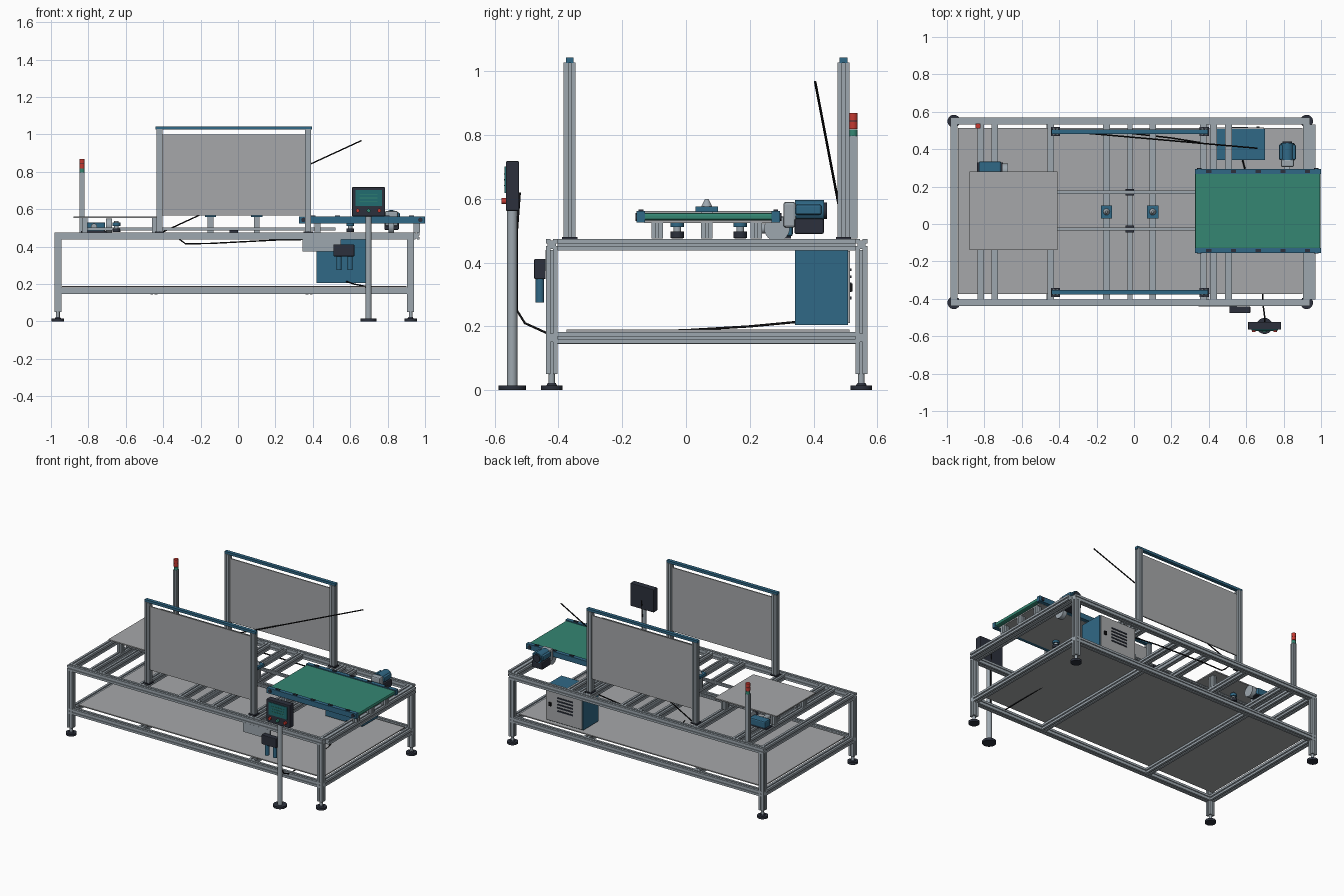
import bpy, bmesh, math
from mathutils import Matrix, Vector

if "Cube" in bpy.data.objects:
    bpy.data.objects.remove(bpy.data.objects["Cube"])


def material(name, r, g, b):
    m = bpy.data.materials.new(name)
    m.use_nodes = True
    m.diffuse_color = (r, g, b, 1)
    m.node_tree.nodes["Principled BSDF"].inputs["Base Color"].default_value = (r, g, b, 1)
    return m


STEEL = material("aluminium grey", .34, .39, .43)
SHEET = material("sheet grey", .38, .39, .40)
BLUE = material("machine blue", .03, .14, .24)
GREEN = material("belt green", .035, .24, .17)
DARK = material("dark slate", .025, .03, .045)
BLACK = material("cable black", .006, .006, .007)
RED = material("signal red", .55, .04, .03)
TEAL = material("screen teal", .015, .15, .16)


def finish(name, bm, mat, smooth=False):
    bmesh.ops.recalc_face_normals(bm, faces=bm.faces)
    me = bpy.data.meshes.new(name)
    bm.to_mesh(me)
    bm.free()
    me.materials.append(mat)
    ob = bpy.data.objects.new(name, me)
    bpy.context.collection.objects.link(ob)
    if smooth:
        bpy.ops.object.select_all(action='DESELECT')
        bpy.context.view_layer.objects.active = ob
        ob.select_set(True)
        bpy.ops.object.shade_smooth_by_angle(angle=math.radians(35))
    return ob


def box(name, x, y, z, mat, bevel=0):
    """Box from (low, high) ranges on each axis."""
    bm = bmesh.new()
    bmesh.ops.create_cube(bm, size=1)
    for v in bm.verts:
        v.co = [r[0] + (c + .5) * (r[1] - r[0]) for c, r in zip(v.co, (x, y, z))]
    if bevel:
        bmesh.ops.bevel(bm, geom=bm.edges[:], offset=bevel, segments=2, affect='EDGES', profile=.5)
    return finish(name, bm, mat)


def cyl(name, at, r, length, mat, axis='Z', r2=None):
    """Cylinder centred at a point, along an axis."""
    bm = bmesh.new()
    turn = {'X': Matrix.Rotation(math.pi / 2, 4, 'Y'), 'Y': Matrix.Rotation(math.pi / 2, 4, 'X'), 'Z': Matrix()}
    bmesh.ops.create_cone(bm, cap_ends=True, segments=24, radius1=r, radius2=r if r2 is None else r2,
                          depth=length, matrix=Matrix.Translation(at) @ turn[axis])
    return finish(name, bm, mat, True)


def beam(name, start, axis, end, w=.037, h=.037):
    """Slotted extrusion: centre of one end, axis index, end coordinate."""
    quarter = [(1, -1), (1, -.22), (.7, -.22), (.7, .22), (1, .22)]
    section = []
    for i in range(4):
        for a, b in quarter:
            for _ in range(i):
                a, b = -b, a
            section.append((a * w / 2, b * h / 2))
    u, v = [(1, 2), (0, 2), (0, 1)][axis]
    bm = bmesh.new()
    ring = []
    for a, b in section:
        p = Vector(start)
        p[u] += a
        p[v] += b
        ring.append(bm.verts.new(p))
    face = bm.faces.new(ring)
    ext = bmesh.ops.extrude_face_region(bm, geom=[face])
    for g in ext["geom"]:
        if isinstance(g, bmesh.types.BMVert):
            g.co[axis] = end
    return finish(name, bm, STEEL)


def cable(name, points, r=.004):
    cu = bpy.data.curves.new(name, 'CURVE')
    cu.dimensions = '3D'
    cu.bevel_depth = r
    cu.bevel_resolution = 1
    cu.use_fill_caps = True
    sp = cu.splines.new('POLY')
    sp.points.add(len(points) - 1)
    for p, co in zip(sp.points, points):
        p.co = (*co, 1)
    cu.materials.append(BLACK)
    bpy.context.collection.objects.link(bpy.data.objects.new(name, cu))


# Frame: legs, feet, rails
XL, XR, YF, YB = -.963, .923, -.421, .55
for x in (XL, XR):
    for y in (YF, YB):
        beam("leg", (x, y, .05), 2, .44)
        cyl("foot_stem", (x, y, .035), .01, .05, STEEL)
        cyl("foot_pad", (x, y, .0075), .034, .015, DARK)
        cyl("foot_collar", (x, y, .018), .018, .01, DARK, r2=.012)
for z, label in ((.456, "top"), (.164, "lower")):
    for y in (YF, YB):
        beam(label + "_long_rail", (XL - .018, y, z), 0, XR + .018)
    for x in (XL, XR):
        beam(label + "_end_rail", (x, YF + .018, z), 1, YB - .018)
for x in (-.45, .38):
    beam("lower_cross_beam", (x, YF + .018, .163), 1, YB - .018)
box("lower_shelf", (-.94, .9), (-.375, .512), (.183, .19), SHEET)

# Upper cross beams
for x in (-.82, -.745, -.445, -.147, -.022, .1, .37, .425, .505, .953):
    beam("upper_cross_beam", (x, YF + .018, .456), 1, YB - .018, w=.036 if x != -.022 else .028)

# Guard panels
for y in (-.365, .494):
    for x in (-.42, .375):
        beam("guard_post", (x, y, .475), 2, 1.028, w=.032)
        box("post_base", (x - .025, x + .025), (y - .024, y + .024), (.474, .481), DARK)
    box("guard_top_bar", (-.44, .395), (y - .012, y + .012), (1.026, 1.043), BLUE)
    box("guard_sheet", (-.408, .362), (y - .004, y + .004), (.567, 1), SHEET)

# Linear guides, carriages and centring posts
for y in (-.027, .17):
    beam("guide_rail", (-.82, y, .493), 0, .52, w=.018, h=.016)
    box("guide_clamp", (-.045, .001), (y - .018, y + .018), (.475, .488), DARK)
    for x in (-.65, .6):
        cyl("carriage_base", (x, y, .487), .021, .02, DARK)
        cyl("carriage_shaft", (x, y, .515), .012, .045, STEEL)
        cyl("carriage_cap", (x, y, .52), .021, .018, BLUE)
for x in (-.147, .1):
    beam("centre_post", (x, .065, .475), 2, .56, w=.03)
    box("centre_block", (x - .03, x + .03), (.03, .1), (.558, .576), BLUE)
    cyl("centre_sensor", (x, .065, .587), .018, .024, STEEL, r2=.006)

# Infeed table on the right end
box("infeed_table", (-.88, -.41), (-.14, .28), (.554, .562), SHEET)
for x in (-.82, -.445):
    for y in (-.09, .22):
        beam("table_leg", (x, y, .475), 2, .554, w=.03)
box("infeed_motor", (-.83, -.71), (.275, .335), (.482, .53), BLUE, .008)
box("infeed_motor_foot", (-.84, -.7), (.27, .33), (.475, .483), DARK)
cyl("infeed_gear", (-.69, .285, .512), .038, .03, STEEL, 'X')
cyl("infeed_motor_shaft", (-.77, .245, .507), .016, .07, STEEL, 'Y')

# Belt conveyor on the left end
box("conveyor_belt", (.327, .998), (-.134, .274), (.532, .556), GREEN, .008)
box("conveyor_bed", (.36, .97), (-.13, .27), (.524, .534), SHEET)
for y0, out in ((-.155, -.155), (.268, .295)):
    box("conveyor_side", (.325, 1), (y0, y0 + .027), (.525, .561), BLUE)
    for i in range(5):
        x = .4 + i * .132
        box("side_fastener", (x - .014, x + .014), (y0 + .006, y0 + .021), (.561, .566), DARK)
    for x in (.35, .975):
        cyl("roller_bearing", (x, out, .543), .012, .008, DARK, 'Y')
for x in (.425, .955):
    for y in (-.09, .065, .22):
        beam("conveyor_leg", (x, y, .475), 2, .526, w=.034)
cyl("drive_gear", (.82, .285, .507), .04, .03, STEEL, 'X')
box("gearbox", (.785, .855), (.305, .345), (.51, .59), STEEL, .008)
cyl("drive_motor", (.82, .387, .562), .034, .09, BLUE, 'Y')
box("drive_motor_top", (.775, .865), (.343, .425), (.55, .582), BLUE, .006)
box("motor_terminal_box", (.782, .86), (.34, .432), (.49, .538), DARK, .005)
cyl("motor_fan_cover", (.82, .436, .562), .026, .012, DARK, 'Y')

# Control cabinet with louvred door
box("cabinet", (.42, .7), (.342, .508), (.205, .44), BLUE)
box("cabinet_door", (.425, .695), (.508, .515), (.21, .437), SHEET)
for i in range(5):
    z = .285 + i * .022
    box("door_louvre", (.49, .61), (.514, .519), (z, z + .009), DARK)
box("door_handle", (.655, .67), (.514, .522), (.31, .335), BLACK)

# Signal tower
beam("tower_post", (-.834, .524, .475), 2, .797, w=.026, h=.026)
cyl("tower_green_lamp", (-.834, .524, .807), .014, .02, GREEN)
for z in (.831, .857):
    cyl("tower_red_lamp", (-.834, .524, z), .0145, .024, RED)
cyl("tower_band", (-.834, .524, .844), .0135, .05, DARK)

# Operator panel on a stand
cyl("stand_foot", (.698, -.545, .0075), .043, .015, DARK)
cyl("stand_post", (.698, -.545, .29), .0165, .56, STEEL)
box("operator_housing", (.61, .787), (-.565, -.523), (.562, .718), DARK, .004)
box("operator_screen", (.628, .769), (-.569, -.563), (.618, .702), TEAL)
for i in range(3):
    z = .64 + i * .018
    box("screen_line", (.65, .745), (-.571, -.568), (z, z + .004), GREEN)
for x, mat in ((.64, RED), (.698, GREEN), (.755, RED)):
    cyl("push_button", (x, -.57, .593), .01, .016, mat, 'Y')

# Air unit and mounting plate under the front rail
box("mounting_plate", (.345, .55), (-.44, -.428), (.375, .44), STEEL)
box("air_unit", (.51, .622), (-.476, -.44), (.348, .412), DARK, .004)
for x in (.54, .6):
    cyl("air_filter_bowl", (x, -.458, .313), .0135, .075, BLUE)

# Cables
cable("overhead_cable", [(-.42, .5, .47), (.66, .405, .967)])
cable("back_cable", [(-.34, .497, .47), (-.31, .5, .437), (-.28, .5, .415), (-.15, .5, .417),
                     (.2, .46, .435), (.45, .42, .44)])
cable("panel_cable", [(.7, -.521, .62), (.7, -.53, .5), (.7, -.53, .25), (.7, -.505, .21), (.69, -.43, .176),
                      (.68, 0, .188), (.62, .2, .2), (.575, .36, .215)])
